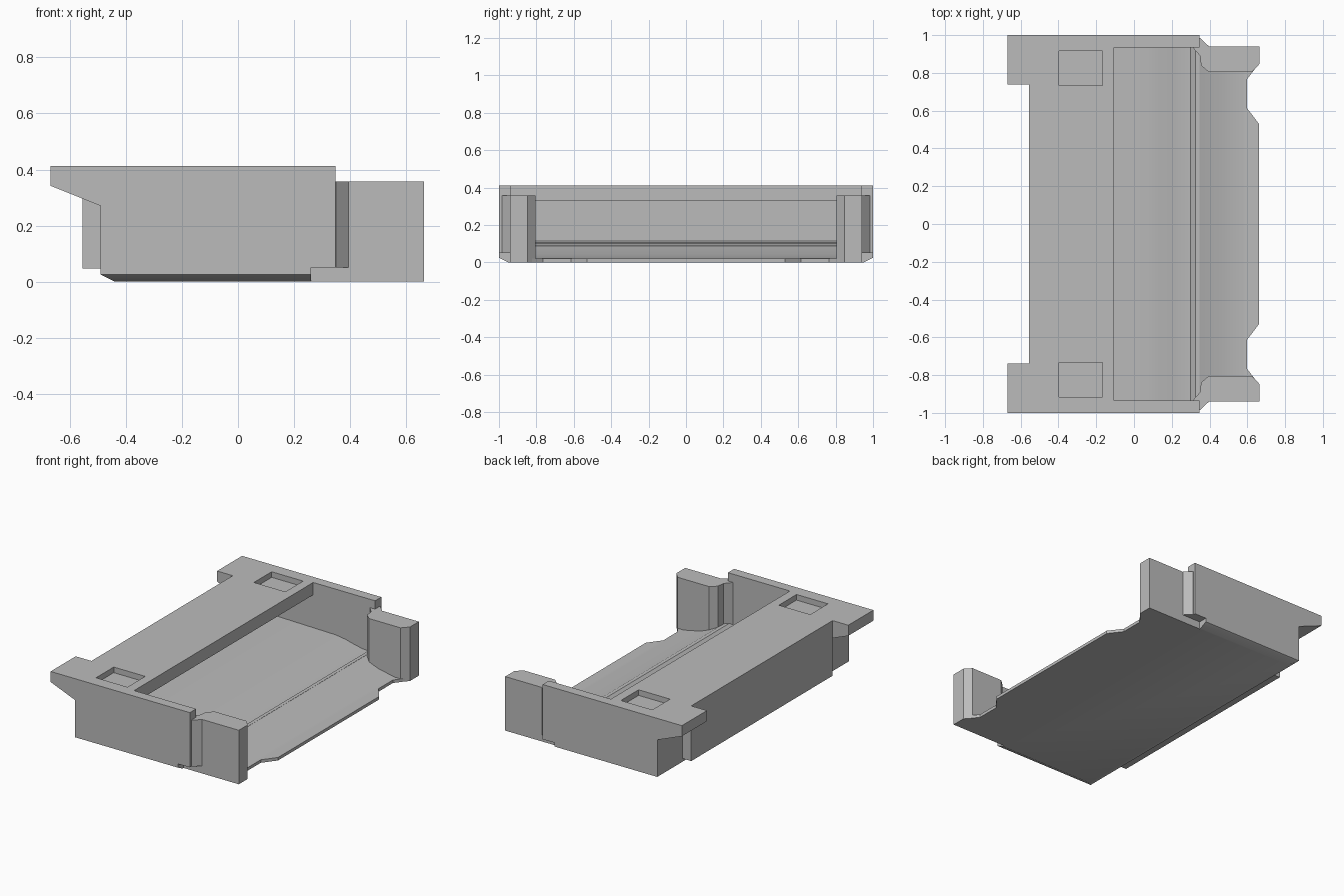
import bpy, bmesh
from mathutils import Vector

cube = bpy.data.objects.get("Cube")
if cube:
    bpy.data.objects.remove(cube, do_unlink=True)

grey = bpy.data.materials.new("plain_grey")
grey.use_nodes = True
GREY = (0.5, 0.5, 0.5, 1)
grey.diffuse_color = GREY
grey.node_tree.nodes["Principled BSDF"].inputs["Base Color"].default_value = GREY


def prism(name, pts, lo, hi, axis="z"):
    """Extrude a 2D profile: axis z takes (x, y), y takes (x, z), x takes (y, z)."""
    place = {"z": lambda a, b, c: (a, b, c),
             "y": lambda a, b, c: (a, c, b),
             "x": lambda a, b, c: (c, a, b)}[axis]
    bm = bmesh.new()
    face = bm.faces.new([bm.verts.new(place(a, b, lo)) for a, b in pts])
    ext = bmesh.ops.extrude_face_region(bm, geom=[face])
    bmesh.ops.translate(bm, vec=Vector(place(0, 0, hi - lo)),
                        verts=[v for v in ext["geom"] if isinstance(v, bmesh.types.BMVert)])
    bmesh.ops.recalc_face_normals(bm, faces=bm.faces)
    mesh = bpy.data.meshes.new(name)
    bm.to_mesh(mesh)
    bm.free()
    mesh.materials.append(grey)
    obj = bpy.data.objects.new(name, mesh)
    bpy.context.collection.objects.link(obj)
    return obj


def box(name, x0, x1, y0, y1, z0, z1):
    return prism(name, [(x0, y0), (x1, y0), (x1, y1), (x0, y1)], z0, z1)


def combine(target, other, operation="DIFFERENCE"):
    """Apply a boolean and discard the helper."""
    mod = target.modifiers.new("bool", "BOOLEAN")
    mod.operation, mod.solver, mod.object = operation, "EXACT", other
    bpy.context.view_layer.objects.active = target
    bpy.ops.object.modifier_apply(modifier=mod.name)
    bpy.data.objects.remove(other, do_unlink=True)


def mirrored(pts, side):
    return [(x, y * side) for x, y in pts]


# Outer shell with overhanging rear ears
body = prism("tray_body", [
    (-0.67, 0.412), (-0.67, 0.342), (-0.49, 0.27), (-0.49, 0.025), (-0.44, 0),
    (0.348, 0), (0.348, 0.412)], -1, 1, "y")
combine(body, box("ear_gap", -0.8, -0.49, -0.738, 0.738, -0.1, 0.6))
combine(body, box("rear_block", -0.555, -0.47, -0.738, 0.738, 0.047, 0.412), "UNION")

# Hollow interior, running back below the roof
combine(body, prism("cavity", [
    (-0.44, 0.33), (-0.44, 0.12), (0.06, 0.11), (0.13, 0.1), (0.2, 0.082), (0.26, 0.07),
    (0.3, 0.068), (0.325, 0.09), (0.5, 0.09), (0.5, 0.6), (-0.105, 0.6), (-0.105, 0.33)],
    -0.935, 0.935, "y"))

# Roof recesses, side notches and lower side chamfers
for s in (-1, 1):
    def span(a, b):
        return sorted((a * s, b * s))
    combine(body, box("recess", -0.396, -0.166, *span(0.732, 0.917), 0.375, 0.6))
    combine(body, box("notch", 0.26, 0.5, *span(0.94, 1.1), -0.1, 0.05))
    combine(body, prism("side_chamfer", [(0.95 * s, 0), (1.05 * s, 0.05), (1.05 * s, -0.1),
                                         (0.95 * s, -0.1)], -0.7, 0.27, "x"))

# Sloping front lip with a scalloped edge
half = [(0.348, 0.94), (0.64, 0.94), (0.655, 0.84), (0.597, 0.765), (0.597, 0.615), (0.663, 0.528)]
lip = prism("front_lip", half + mirrored(half, -1)[::-1], 0, 0.09)
combine(lip, prism("ramp_cut", [(0.34, 0.092), (0.46, 0.045), (0.58, 0.02), (0.8, 0.02),
                               (0.8, 0.3), (0.34, 0.3)], -1.1, 1.1, "y"))

# Corner posts joined to the body by angled necks
parts = [body, lip]
for s, label in ((-1, "right"), (1, "left")):
    parts.append(prism("corner_post_" + label, mirrored([
        (0.395, 0.94), (0.664, 0.94), (0.664, 0.847), (0.625, 0.805), (0.395, 0.805)], s), 0, 0.357))
    parts.append(prism("post_neck_" + label, mirrored([
        (0.31, 0.94), (0.34, 0.985), (0.35, 0.985), (0.395, 0.942), (0.395, 0.805),
        (0.355, 0.84), (0.35, 0.89), (0.31, 0.935)], s), 0.05, 0.357))

# Smooth the curved floor and keep the corners crisp
bpy.ops.object.select_all(action="DESELECT")
for obj in parts:
    obj.select_set(True)
bpy.context.view_layer.objects.active = body
bpy.ops.object.shade_smooth_by_angle(angle=0.52)
